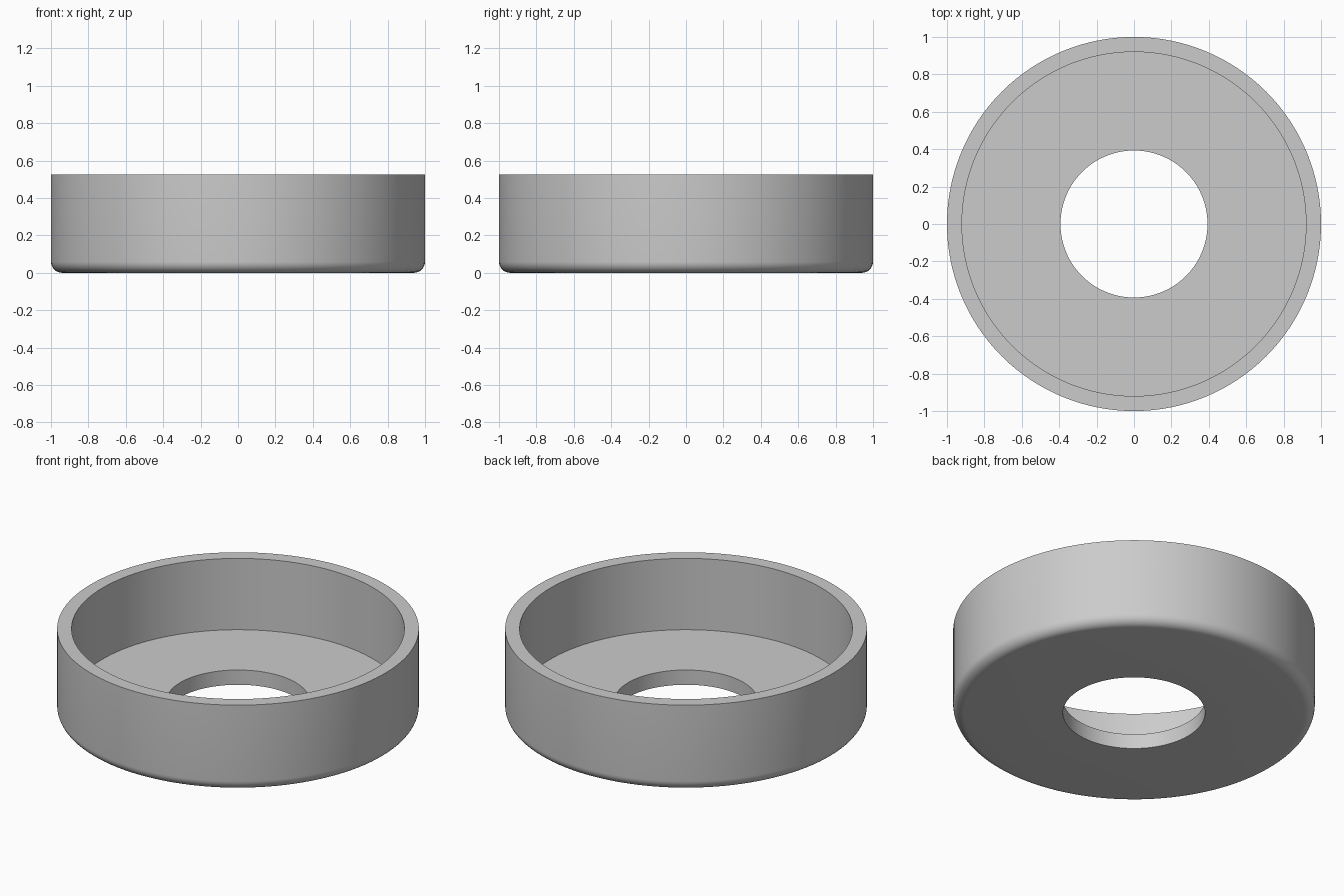
import bpy, bmesh
from math import pi, sin, cos, radians

cube = bpy.data.objects.get("Cube")
if cube:
    bpy.data.objects.remove(cube, do_unlink=True)

# Overall dimensions
OUTER, INNER, HOLE = 1.0, 0.92, 0.393
HEIGHT, FLOOR, FILLET = 0.525, 0.09, 0.06
SEGMENTS, FILLET_STEPS = 128, 8

# Plain grey material
grey = bpy.data.materials.new("light grey")
grey.use_nodes = True
colour = (0.6, 0.6, 0.6, 1)
grey.diffuse_color = colour
grey.node_tree.nodes["Principled BSDF"].inputs["Base Color"].default_value = colour

# Cross-section: hole edge, rounded bottom corner, rim, inner wall, floor
profile = [(HOLE, 0)]
for i in range(FILLET_STEPS + 1):
    a = pi / 2 * i / FILLET_STEPS
    profile.append((OUTER - FILLET + FILLET * sin(a), FILLET - FILLET * cos(a)))
profile += [(OUTER, HEIGHT), (INNER, HEIGHT), (INNER, FLOOR), (HOLE, FLOOR)]

# Revolve the closed cross-section around z
bm = bmesh.new()
verts = [bm.verts.new((r, 0, z)) for r, z in profile]
edges = [bm.edges.new((v, verts[(i + 1) % len(verts)])) for i, v in enumerate(verts)]
bmesh.ops.spin(bm, geom=verts + edges, cent=(0, 0, 0), axis=(0, 0, 1),
               angle=2 * pi, steps=SEGMENTS, use_merge=True)
bmesh.ops.remove_doubles(bm, verts=bm.verts, dist=0.0001)
bmesh.ops.recalc_face_normals(bm, faces=bm.faces)

mesh = bpy.data.meshes.new("round_cup")
bm.to_mesh(mesh)
bm.free()
mesh.materials.append(grey)
cup = bpy.data.objects.new("round_cup", mesh)
bpy.context.collection.objects.link(cup)

# Smooth the curved walls, keep the rims sharp
bpy.ops.object.select_all(action="DESELECT")
cup.select_set(True)
bpy.context.view_layer.objects.active = cup
bpy.ops.object.shade_smooth_by_angle(angle=radians(30))
